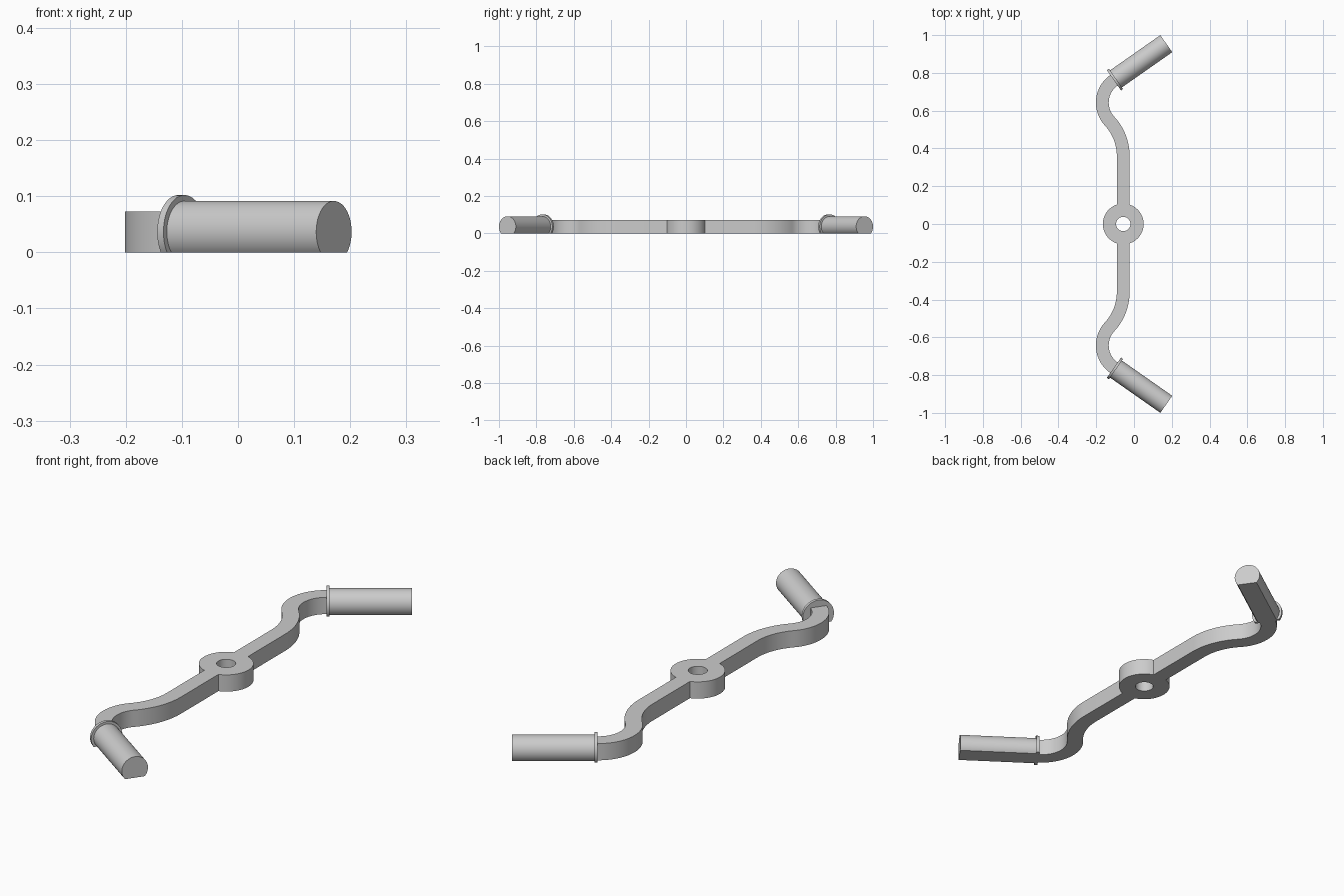
import bpy, bmesh
from math import sin, cos, pi, radians
from mathutils import Vector

cube = bpy.data.objects.get("Cube")
if cube:
    bpy.data.objects.remove(cube, do_unlink=True)

HUB_X = -0.057      # centre line of the bar
HEIGHT = 0.073      # thickness of bar and hub
HALF_W = 0.034      # half width of the bar
MID_Z = HEIGHT / 2
TILT = radians(35)  # direction of the grips

grey = bpy.data.materials.new("plain_grey")
grey.use_nodes = True
colour = (0.6, 0.6, 0.6, 1)
grey.diffuse_color = colour
grey.node_tree.nodes["Principled BSDF"].inputs["Base Color"].default_value = colour


def finish(name, bm):
    bmesh.ops.recalc_face_normals(bm, faces=bm.faces)
    mesh = bpy.data.meshes.new(name)
    bm.to_mesh(mesh)
    bm.free()
    mesh.materials.append(grey)
    obj = bpy.data.objects.new(name, mesh)
    bpy.context.collection.objects.link(obj)
    bpy.ops.object.select_all(action='DESELECT')
    obj.select_set(True)
    bpy.context.view_layer.objects.active = obj
    bpy.ops.object.shade_smooth_by_angle(angle=radians(30))
    return obj


def extrude_faces(bm, faces, offset):
    """Thicken flat faces into a closed solid."""
    out = bmesh.ops.extrude_face_region(bm, geom=faces, use_keep_orig=True)
    verts = [g for g in out["geom"] if isinstance(g, bmesh.types.BMVert)]
    bmesh.ops.translate(bm, verts=verts, vec=offset)


def arc(centre, radius, a0, a1, n):
    """Points of an arc with their outward directions."""
    pts = []
    for i in range(n + 1):
        a = a0 + (a1 - a0) * i / n
        d = Vector((cos(a), sin(a)))
        pts.append((Vector(centre) + d * radius, d))
    return pts


# Centre line of one arm: straight, bend outwards, then bend into the grip
R1, R2, SWING = 0.272, 0.144, radians(42.8)
START = Vector((HUB_X, 0.36))
c1 = START - Vector((R1, 0))
c2 = c1 + (R1 + R2) * Vector((cos(SWING), sin(SWING)))
path = [(Vector((HUB_X, 0.1)), Vector((1, 0)))]
path += arc(c1, R1, 0, SWING, 16)
path += [(p, -d) for p, d in arc(c2, R2, pi + SWING, pi / 2 + TILT, 24)[1:]]
arm_end = path[-1][0]
axis = Vector((cos(TILT), sin(TILT)))
across = path[-1][1]
path.append((arm_end + axis * 0.005, across))


def make_arm(name, side):
    bm = bmesh.new()
    rows = []
    for p, d in path:
        ends = (p - d * HALF_W, p + d * HALF_W)
        rows.append([bm.verts.new((e.x, e.y * side, 0)) for e in ends])
    faces = [bm.faces.new((a[0], a[1], b[1], b[0])) for a, b in zip(rows, rows[1:])]
    extrude_faces(bm, faces, (0, 0, HEIGHT))
    finish(name, bm)


def make_round(name, side, radius, start, length):
    """Cylinder along the grip axis, cut flat at the base plane."""
    bm = bmesh.new()
    low = -math_asin(MID_Z / radius)
    base = arm_end + axis * start
    verts = []
    for q, d in arc((0, MID_Z), radius, low, pi - low, 48):
        p = base + across * q.x
        verts.append(bm.verts.new((p.x, p.y * side, max(q.y, 0))))
    face = bm.faces.new(verts)
    extrude_faces(bm, [face], (axis.x * length, axis.y * length * side, 0))
    finish(name, bm)


def math_asin(v):
    from math import asin
    return asin(v)


# Hub: flat ring with a through hole
bm = bmesh.new()
SEG = 64
outer = [bm.verts.new((p.x, p.y, 0)) for p, d in arc((HUB_X, 0), 0.108, 0, 2 * pi, SEG)[:-1]]
inner = [bm.verts.new((p.x, p.y, 0)) for p, d in arc((HUB_X, 0), 0.038, 0, 2 * pi, SEG)[:-1]]
ring = [bm.faces.new((outer[i - 1], outer[i], inner[i], inner[i - 1])) for i in range(SEG)]
extrude_faces(bm, ring, (0, 0, HEIGHT))
finish("hub", bm)

# Arms, flanges and grips at both ends
for label, side in (("front", -1), ("rear", 1)):
    make_arm(label + "_arm", side)
    make_round(label + "_flange", side, 0.0655, 0, 0.0135)
    make_round(label + "_grip", side, 0.055, 0.0135, 0.325)
